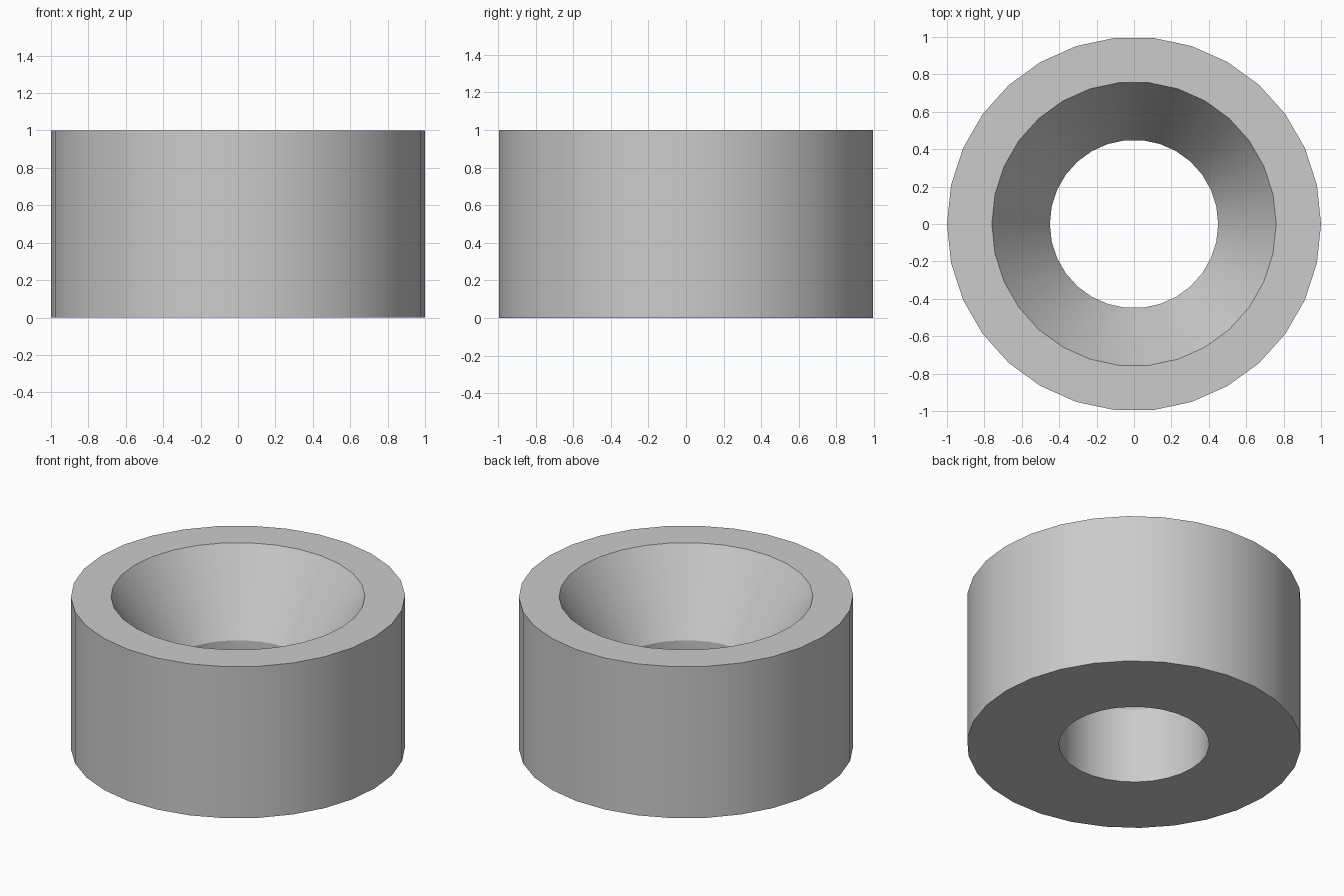
import bpy
import bmesh
import math
from mathutils import Vector

cube = bpy.data.objects.get("Cube")
if cube:
    bpy.data.objects.remove(cube, do_unlink=True)

SIDES = 30

# Single grey finish
grey = bpy.data.materials.new("plain_grey")
grey.use_nodes = True
colour = (0.6, 0.6, 0.6, 1.0)
grey.diffuse_color = colour
grey.node_tree.nodes["Principled BSDF"].inputs["Base Color"].default_value = colour

# Closed cross-section (radius, height): outer wall, top rim, countersink, bore
profile = [(1.0, 0.0), (1.0, 1.0), (0.76, 1.0), (0.45, 0.5), (0.45, 0.0)]

# Revolve the cross-section around z
bm = bmesh.new()
verts = [bm.verts.new((r, 0, z)) for r, z in profile]
edges = [bm.edges.new((v, verts[(i + 1) % len(verts)])) for i, v in enumerate(verts)]
bmesh.ops.spin(bm, geom=verts + edges, cent=Vector(), axis=Vector((0, 0, 1)),
               angle=math.tau, steps=SIDES)
bmesh.ops.remove_doubles(bm, verts=bm.verts, dist=0.0001)
bmesh.ops.recalc_face_normals(bm, faces=bm.faces)

mesh = bpy.data.meshes.new("countersunk_ring")
bm.to_mesh(mesh)
bm.free()
mesh.materials.append(grey)
ring = bpy.data.objects.new("countersunk_ring", mesh)
bpy.context.collection.objects.link(ring)

# Smooth round walls, crisp rims
bpy.ops.object.select_all(action="DESELECT")
ring.select_set(True)
bpy.context.view_layer.objects.active = ring
bpy.ops.object.shade_smooth_by_angle(angle=math.radians(30))
